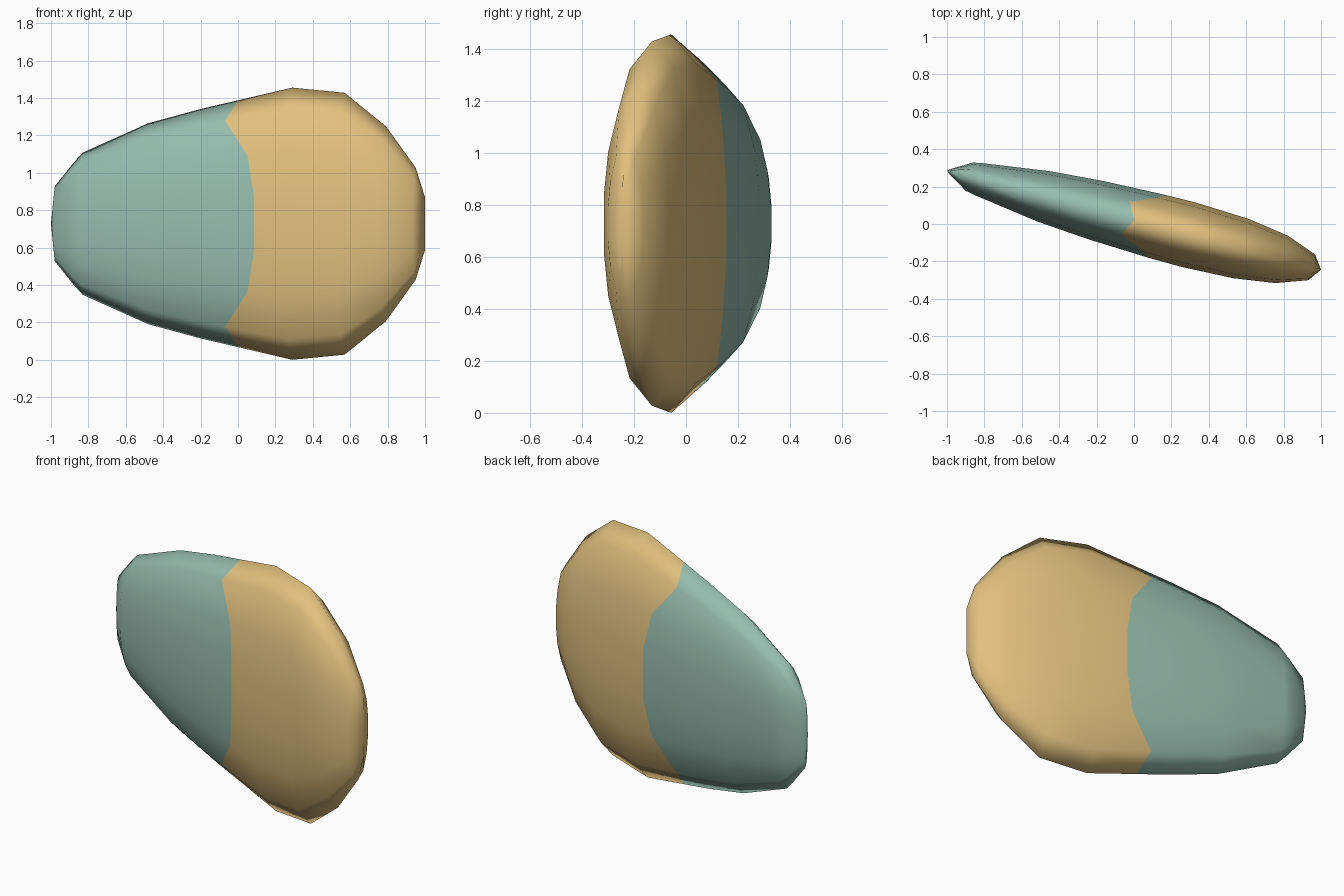
import bpy, bmesh, math

if "Cube" in bpy.data.objects:
    bpy.data.objects.remove(bpy.data.objects["Cube"])

MID_Z = 0.7275
SLOPE = -0.265                      # tilt of the flat shape seen from above
LEN = math.hypot(1, SLOPE)
NORMAL = (SLOPE / LEN, -1 / LEN)    # direction out of the front face

# Profile: position along the body, half height, half thickness
PROFILE = [(-1, 0, 0), (-.98, .20, .016), (-.88, .325, .078), (-.83, .38, .088),
           (-.48, .537, .139), (-.2, .613, .161), (.13, .69, .174), (.29, .7275, .176),
           (.57, .70, .164), (.79, .522, .131), (.95, .30, .071), (1, .14, 0)]
SEAM = 6
SEAM_X = {12: .13, 32: .09, 58: -.045, 90: 0.0}   # seam position bends near the rim
HALF = [90, 58, 32, 12, -12, -32, -58, -90]


def sample(x):
    """Half height and thickness at any position."""
    for (x0, h0, t0), (x1, h1, t1) in zip(PROFILE, PROFILE[1:]):
        if x0 <= x <= x1:
            k = (x - x0) / (x1 - x0)
            return h0 + k * (h1 - h0), t0 + k * (t1 - t0)


def material(name, rgb):
    m = bpy.data.materials.new(name)
    m.diffuse_color = (*rgb, 1)
    m.use_nodes = True
    m.node_tree.nodes["Principled BSDF"].inputs["Base Color"].default_value = m.diffuse_color
    return m


# Egg-shaped lens skinned through elliptical sections
bm = bmesh.new()
ring_angles = [(a, 1) for a in HALF] + [(a, -1) for a in HALF[-2:0:-1]]
rings = []
for i, (px, _, _) in enumerate(PROFILE):
    ring = []
    for a, side in ring_angles:
        x = SEAM_X[abs(a)] if i == SEAM else px
        h, t = sample(x)
        r = math.radians(a)
        d = side * t * math.cos(r) / math.cos(math.radians(12))
        ring.append(bm.verts.new((x + NORMAL[0] * d, .02 + SLOPE * x + NORMAL[1] * d,
                                  MID_Z + h * math.sin(r))))
    rings.append(ring)

n = len(ring_angles)
for i in range(len(rings) - 1):
    for j in range(n):
        k = (j + 1) % n
        f = bm.faces.new((rings[i][j], rings[i][k], rings[i + 1][k], rings[i + 1][j]))
        f.material_index = 0 if i < SEAM else 1   # green narrow end, tan wide end
        f.smooth = True
bmesh.ops.remove_doubles(bm, verts=bm.verts, dist=0.0005)
bmesh.ops.recalc_face_normals(bm, faces=bm.faces)

mesh = bpy.data.meshes.new("two_tone_shell")
bm.to_mesh(mesh)
bm.free()
mesh.materials.append(material("sage green", (.31, .51, .43)))
mesh.materials.append(material("sandy tan", (.75, .53, .21)))
shell = bpy.data.objects.new("two_tone_shell", mesh)
bpy.context.collection.objects.link(shell)
